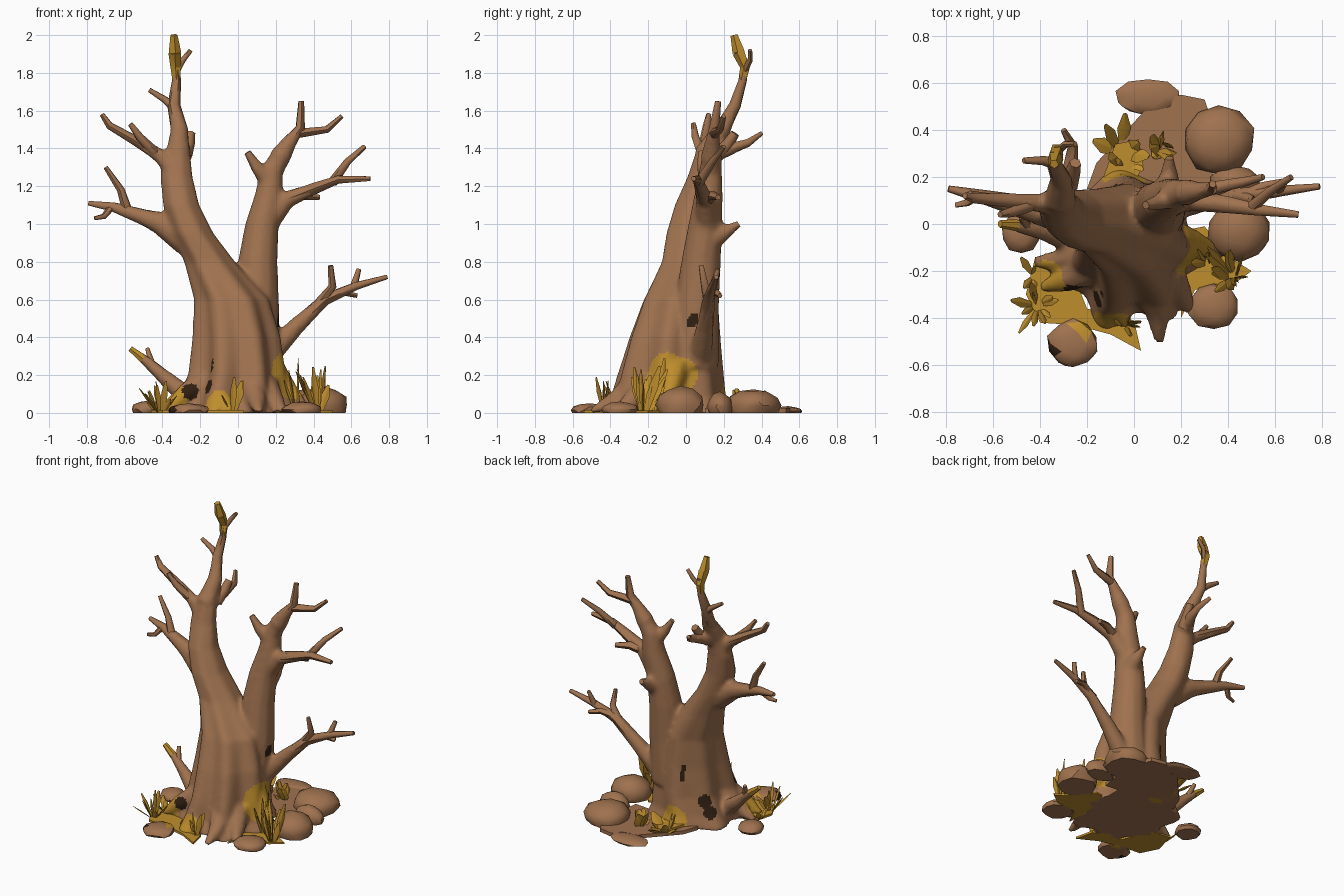
import bpy, bmesh, math, random
from mathutils import Vector

random.seed(4)
cube = bpy.data.objects.get("Cube")
if cube:
    bpy.data.objects.remove(cube, do_unlink=True)


def material(name, rgb):
    mat = bpy.data.materials.new(name)
    mat.use_nodes = True
    color = (*rgb, 1)
    mat.diffuse_color = color
    for node in mat.node_tree.nodes:
        if node.type == 'BSDF_PRINCIPLED':
            node.inputs["Base Color"].default_value = color
            node.inputs["Roughness"].default_value = 0.9
    return mat


BARK = material("brown bark", (.35, .168, .078))
MOSS = material("golden moss", (.52, .27, .026))
DARK = material("dark hollow", (.03, .014, .006))


def shade(mesh, angle):
    mesh.polygons.foreach_set("use_smooth", [True] * len(mesh.polygons))
    mesh.set_sharp_from_angle(angle=math.radians(angle))


def finish(name, bm, mat, angle=50):
    """Turn a bmesh into a shaded object resting on the ground."""
    for v in bm.verts:
        v.co.z = max(v.co.z, 0)
    bmesh.ops.recalc_face_normals(bm, faces=bm.faces)
    mesh = bpy.data.meshes.new(name)
    bm.to_mesh(mesh)
    bm.free()
    mesh.materials.append(mat)
    obj = bpy.data.objects.new(name, mesh)
    bpy.context.collection.objects.link(obj)
    shade(mesh, angle)
    return obj


def paint(mesh, spots):
    """Colour the faces near each spot: 1 is moss, 2 is a dark hollow."""
    mesh.materials.clear()
    for mat in (BARK, MOSS, DARK):
        mesh.materials.append(mat)
    for face in mesh.polygons:
        face.material_index = 0
    for index, radius, spot in spots:
        target = Vector(spot)
        nearest = min(mesh.polygons, key=lambda f: (f.center - target).length)
        middle = nearest.center.copy()
        for face in mesh.polygons:
            if (face.center - middle).length < radius:
                face.material_index = index


def loft(bm, rings):
    """Skin a closed surface over rings of points."""
    rings = [[bm.verts.new(p) for p in ring] for ring in rings]
    for a, b in zip(rings, rings[1:]):
        for i in range(len(a)):
            j = (i + 1) % len(a)
            bm.faces.new((a[i], a[j], b[j], b[i]))
    bm.faces.new(rings[0][::-1])
    bm.faces.new(rings[-1])


def tube(bm, path, r0, r1, sides=6):
    """Tapered limb along a path."""
    pts = [Vector(p) for p in path]
    rings, quat, old = [], None, None
    for i, p in enumerate(pts):
        tangent = (pts[min(i + 1, len(pts) - 1)] - pts[max(i - 1, 0)]).normalized()
        if quat is None:
            quat = tangent.to_track_quat('Z', 'Y')
        else:
            quat = old.rotation_difference(tangent) @ quat
        old = tangent
        r = r0 + (r1 - r0) * i / (len(pts) - 1)
        rings.append([p + quat @ Vector((r * math.cos(t), r * math.sin(t), 0))
                      for t in (math.tau * k / sides for k in range(sides))])
    loft(bm, rings)


# Trunk: fluted loft leaning into the right-hand limb, fused with the other limb and roots
trunk_bm = bmesh.new()
sections = [(-.02, -.03, -.1, .31, .33), (.08, -.03, -.09, .27, .29),
            (.2, -.01, -.08, .24, .27), (.4, -.01, -.06, .22, .235),
            (.6, -.035, -.03, .19, .195), (.8, -.15, .01, .132, .14),
            (.95, -.24, .02, .11, .125), (1.1, -.3, .04, .095, .1),
            (1.25, -.325, .08, .085, .072), (1.42, -.315, .12, .058, .055)]
rings = []
for z, cx, cy, rx, ry in sections:
    flute = .03 + .11 * max(0, 1 - z / .9)
    ring = []
    for k in range(56):
        t = math.tau * k / 56
        smooth_back = 1 - .6 * max(0, math.sin(t))
        f = 1 + flute * smooth_back * math.cos(7 * t + 1.5 * z + .6)
        ring.append((cx + rx * f * math.cos(t), cy + ry * f * math.sin(t), z))
    rings.append(ring)
loft(trunk_bm, rings)
tube(trunk_bm, [(.08, .04, .25), (.1, .055, .55), (.105, .08, .8), (.125, .1, .98),
                (.165, .12, 1.15), (.18, .13, 1.28), (.25, .14, 1.4)], .135, .047, 12)
for root in ([(.06, -.25, .16), (.1, -.38, .06), (.11, -.5, 0)],
             [(-.1, -.25, .14), (-.08, -.36, .06), (-.03, -.43, 0)],
             [(.14, -.2, .14), (.2, -.3, .05), (.24, -.37, 0)],
             [(-.2, -.12, .14), (-.32, -.16, .06), (-.42, -.16, 0)],
             [(-.18, -.18, .16), (-.29, -.24, .09), (-.39, -.27, 0)],
             [(.17, -.06, .24), (.26, -.08, .13), (.37, -.13, 0)]):
    tube(trunk_bm, root, .08, .025, 8)


# Branches: every path tapers; a collar of the first one is fused into the trunk
def branches(name, paths):
    bm = bmesh.new()
    for r0, r1, path in paths:
        tube(bm, path, r0, r1)
    r0, r1, path = paths[0]
    tube(trunk_bm, path[:3], r0 * 1.2, (r0 + 2 * (r1 - r0) / (len(path) - 1)) * .9, 10)
    finish(name, bm, BARK, 60)


branches("crown_branch", [
    (.055, .014, [(-.32, .1, 1.36), (-.31, .19, 1.5), (-.34, .26, 1.63),
                  (-.325, .3, 1.76), (-.33, .32, 1.87)]),
    (.026, .013, [(-.34, .26, 1.62), (-.39, .27, 1.66), (-.47, .27, 1.71)]),
    (.018, .012, [(-.325, .31, 1.81), (-.29, .34, 1.87), (-.25, .34, 1.92)])])
branches("crown_stub", [
    (.042, .013, [(-.3, .12, 1.36), (-.27, .24, 1.4), (-.26, .33, 1.43), (-.3, .4, 1.48)]),
    (.04, .025, [(-.28, .16, 1.36), (-.26, .22, 1.42), (-.25, .26, 1.48)])])
branches("upper_right_branch", [
    (.045, .014, [(-.33, .08, 1.27), (-.41, .09, 1.36), (-.54, .1, 1.44),
                  (-.68, .11, 1.52), (-.72, .12, 1.58)]),
    (.03, .014, [(-.42, .09, 1.36), (-.52, .05, 1.46), (-.57, .04, 1.53)])])
branches("lower_right_branch", [
    (.07, .014, [(-.27, .03, .91), (-.42, .06, 1.01), (-.54, .09, 1.05),
                 (-.66, .12, 1.09), (-.79, .15, 1.11)]),
    (.03, .013, [(-.58, .1, 1.05), (-.62, .11, 1.18), (-.7, .13, 1.3)]),
    (.02, .011, [(-.67, .12, 1.09), (-.71, .09, 1.04), (-.76, .08, 1.03)])])
branches("upper_left_branch", [
    (.05, .016, [(.22, .135, 1.35), (.27, .14, 1.43), (.33, .15, 1.51), (.335, .17, 1.65)]),
    (.028, .013, [(.32, .15, 1.48), (.47, .18, 1.5), (.55, .2, 1.57)])])
branches("inner_left_branch", [
    (.045, .018, [(.17, .12, 1.22), (.1, .09, 1.3), (.05, .08, 1.38)])])
branches("middle_left_branch", [
    (.055, .014, [(.15, .11, 1), (.26, .1, 1.13), (.41, .08, 1.19),
                  (.53, .06, 1.235), (.7, .04, 1.24)]),
    (.026, .013, [(.5, .07, 1.22), (.58, .14, 1.33), (.67, .2, 1.41)]),
    (.035, .016, [(.24, .1, 1.12), (.34, .14, 1.15), (.43, .17, 1.14)])])
branches("back_stub", [
    (.055, .018, [(.14, .12, .91), (.15, .21, .96), (.15, .28, 1)])])
branches("low_left_branch", [
    (.055, .013, [(.14, .07, .28), (.3, .1, .45), (.46, .12, .6),
                  (.62, .14, .67), (.79, .16, .72)]),
    (.03, .014, [(.44, .12, .59), (.5, .1, .67), (.49, .08, .78)]),
    (.022, .013, [(.61, .14, .66), (.64, .17, .76)]),
    (.026, .013, [(.47, .12, .61), (.55, .16, .64), (.63, .18, .62)])])
branches("low_right_branch", [
    (.05, .018, [(-.24, -.08, .06), (-.38, -.03, .18), (-.48, -.01, .27), (-.53, 0, .31)]),
    (.022, .012, [(-.45, -.02, .24), (-.48, .03, .34)])])

# Fuse the trunk, limbs, roots and collars
trunk = finish("trunk", trunk_bm, BARK)
remesh = trunk.modifiers.new("fuse", 'REMESH')
remesh.mode = 'VOXEL'
remesh.voxel_size = .014
soften = trunk.modifiers.new("soften", 'SMOOTH')
soften.iterations = 6
bpy.context.view_layer.update()
fused = bpy.data.meshes.new_from_object(
    trunk.evaluated_get(bpy.context.evaluated_depsgraph_get()))
trunk.modifiers.clear()
trunk.data = fused
fused.name = "trunk"
shade(fused, 60)

# Moss and dark hollows on the bark
paint(fused, [(1, .13, (.28, -.11, .2)), (1, .11, (.28, 0, .2)), (1, .08, (-.1, -.42, .05)),
              (1, .1, (-.37, -.25, .07)), (1, .1, (-.04, .25, .06)),
              (2, .045, (-.24, -.3, .12)), (2, .04, (-.2, -.33, .15)),
              (2, .016, (-.18, -.32, .25)), (2, .016, (-.18, -.32, .275)),
              (2, .028, (.25, .02, .47)), (2, .025, (.25, .04, .5)),
              (2, .045, (-.28, .12, .13)), (2, .045, (-.25, .13, .19)),
              (2, .018, (-.15, .25, .35)), (2, .018, (-.15, .25, .38)),
              (2, .018, (-.15, .25, .41))])


# Golden leaves and grass
def blade(bm, base, tip, width):
    base, tip = Vector(base), Vector(tip)
    side = (tip - base).cross(Vector((.3, .2, 1))).normalized() * width
    thick = side.cross(tip - base).normalized() * width * .3
    rings = []
    for f, w in ((0, .5), (.6, 1), (1, .3)):
        mid = base.lerp(tip, f)
        rings.append([mid + side * w, mid + thick * w, mid - side * w, mid - thick * w])
    loft(bm, rings)


bm = bmesh.new()
tube(bm, [(-.325, .298, 1.75), (-.33, .315, 1.83), (-.335, .28, 1.91)], .022, .035, 5)
tube(bm, [(-.335, .28, 1.91), (-.34, .255, 2)], .035, .02, 5)
finish("crown_leaf", bm, MOSS, 30)
bm = bmesh.new()
tube(bm, [(-.5, -.005, .285), (-.57, 0, .34)], .026, .016)
finish("mossy_branch_tip", bm, MOSS, 30)

# Each tuft: place, lean, blade count, height, spread, blade width
for i, (x, y, lean, count, height, spread, width) in enumerate([
        (.42, -.22, (-.03, .04, 0), 13, .26, .12, .024),
        (.31, -.16, (-.02, .02, 0), 4, .29, .06, .024),
        (-.41, -.35, (0, -.02, 0), 10, .17, .12, .02),
        (-.43, -.22, (-.02, 0, 0), 4, .12, .08, .02),
        (-.03, -.43, (0, 0, 0), 5, .19, .06, .024),
        (-.05, .3, (0, .02, 0), 8, .13, .15, .03),
        (.12, .33, (0, 0, 0), 7, .12, .08, .04)]):
    bm = bmesh.new()
    for k in range(count):
        t = math.tau * (k + random.random()) / count
        out = Vector((math.cos(t), math.sin(t), 0)) * spread
        start = Vector((x, y, 0)) + out * .15
        tip = start + out * random.uniform(.3, .9) + Vector(lean)
        tip.z = height * random.uniform(.4, 1)
        blade(bm, start, tip, width * random.uniform(.7, 1.2))
    finish(f"grass_tuft_{i + 1}", bm, MOSS, 30)


# Ground sheets
def sheet(name, outline, height, mat):
    bm = bmesh.new()
    loft(bm, [[(x, y, z) for x, y in outline] for z in (0, height)])
    finish(name, bm, mat, 30)


sheet("back_slab", [(-.2, .15), (-.16, .26), (.08, .52), (.2, .55), (.3, .53),
                    (.36, .36), (.32, .1)], .025, BARK)
sheet("front_moss", [(-.46, -.3), (-.42, -.14), (-.28, -.16), (-.2, -.36), (0, -.41),
                     (.03, -.54), (-.1, -.47), (-.25, -.43), (-.4, -.42)], .015, MOSS)
sheet("left_moss", [(.2, -.16), (.25, -.02), (.3, -.01), (.42, -.15), (.5, -.2),
                    (.42, -.26), (.26, -.28), (.2, -.4)], .012, MOSS)
sheet("back_moss", [(-.13, .2), (-.08, .34), (.02, .36), (.04, .25), (0, .17)], .04, MOSS)

# Rocks: jittered flattened domes
rocks = []
for i, (x, y, rx, ry, height) in enumerate([
        (.36, .36, .155, .15, .13), (.45, -.03, .14, .13, .14), (.34, -.35, .11, .1, .06),
        (-.26, -.51, .11, .105, .05), (-.48, -.04, .085, .085, .065),
        (.06, .54, .14, .08, .035), (.43, .18, .11, .07, .11)]):
    bm = bmesh.new()
    bmesh.ops.create_icosphere(bm, subdivisions=2, radius=1)
    for v in bm.verts:
        v.co *= random.uniform(.93, 1.05)
        v.co = Vector((x + v.co.x * rx, y + v.co.y * ry,
                       (v.co.z * .7 + .3) * height))
    rocks.append(finish(f"rock_{i + 1}", bm, BARK, 40))
paint(rocks[3].data, [(1, .05, (-.22, -.44, .04)), (2, .04, (-.35, -.53, .03))])
